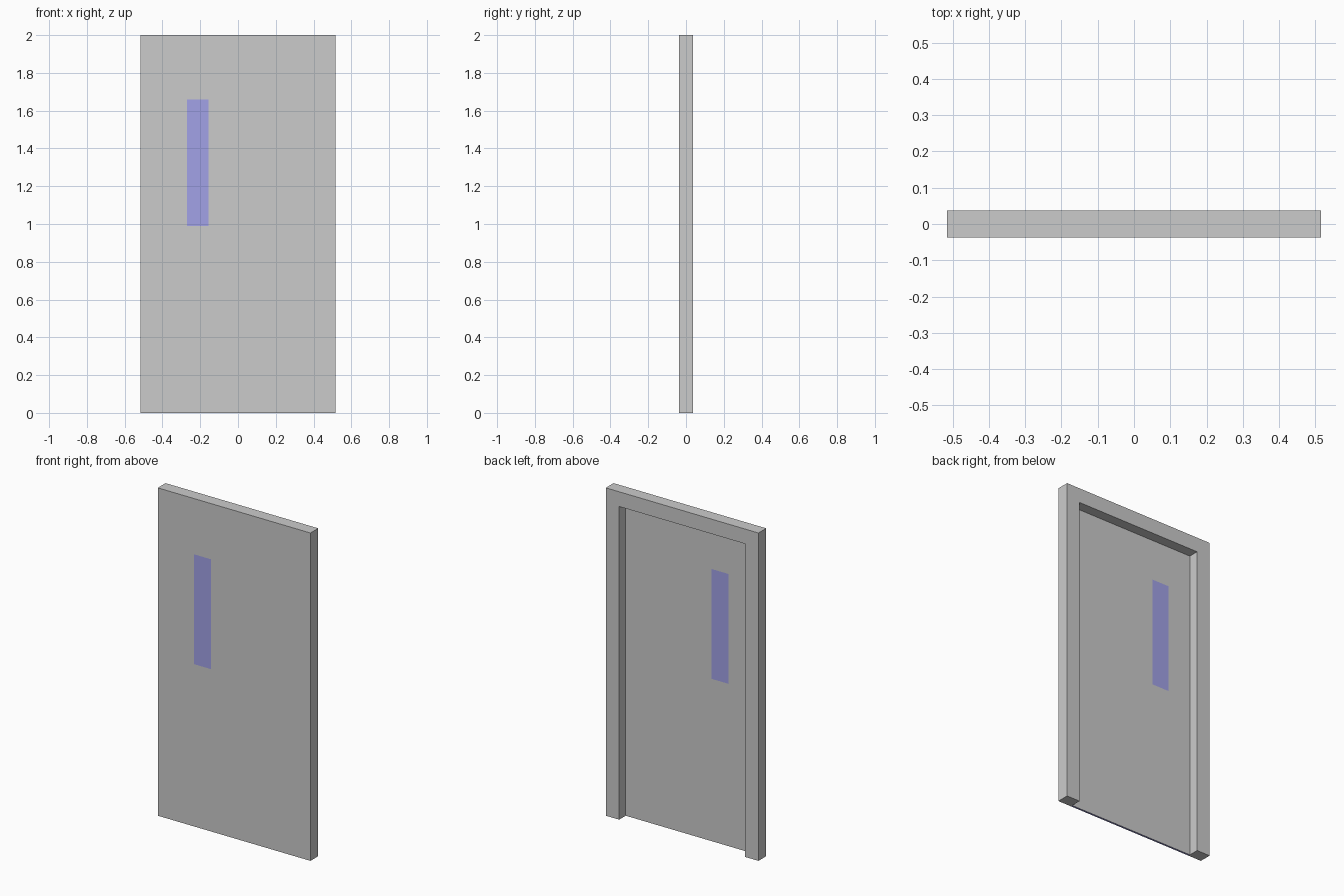
import bpy, bmesh
from mathutils import Vector

if "Cube" in bpy.data.objects:
    bpy.data.objects.remove(bpy.data.objects["Cube"])

W, D, H = 0.515, 0.0375, 2.0      # half width, half depth, height
JAMB = 0.09                       # frame width
INNER, TOP = W - JAMB, H - JAMB   # opening
LEAF_BACK = -D + 0.012            # thin leaf, flush with the front
WX0, WX1, WZ0, WZ1 = -0.27, -0.155, 0.99, 1.66

blue = bpy.data.materials.new("blue_glass")
blue.diffuse_color = (0.36, 0.36, 0.8, 1)
blue.use_nodes = True
blue.node_tree.nodes["Principled BSDF"].inputs["Base Color"].default_value = blue.diffuse_color


def finish(name, bm):
    bmesh.ops.recalc_face_normals(bm, faces=bm.faces)
    mesh = bpy.data.meshes.new(name)
    bm.to_mesh(mesh)
    bm.free()
    obj = bpy.data.objects.new(name, mesh)
    bpy.context.collection.objects.link(obj)
    return obj


def extrude_profile(points, y0, y1):
    """Extrude an XZ outline from y0 to y1."""
    bm = bmesh.new()
    face = bm.faces.new([bm.verts.new((x, y0, z)) for x, z in points])
    new = bmesh.ops.extrude_face_region(bm, geom=[face], use_keep_orig=True)["geom"]
    bmesh.ops.translate(bm, vec=(0, y1 - y0, 0),
                        verts=[g for g in new if isinstance(g, bmesh.types.BMVert)])
    return bm


def rect(x0, x1, z0, z1):
    return [(x0, z0), (x1, z0), (x1, z1), (x0, z1)]


# Frame: two jambs and the head as one U-shaped profile
right = [(INNER, TOP), (INNER, 0), (W, 0), (W, H)]
finish("door_frame", extrude_profile(right + [(-x, z) for x, z in reversed(right)], -D, D))

# Leaf: thin slab cut along the window lines, window opening removed
bm = extrude_profile(rect(-INNER, INNER, 0, TOP), -D, LEAF_BACK)
for co, no in (((WX0, 0, 0), (1, 0, 0)), ((WX1, 0, 0), (1, 0, 0)),
               ((0, 0, WZ0), (0, 0, 1)), ((0, 0, WZ1), (0, 0, 1))):
    bmesh.ops.bisect_plane(bm, geom=bm.verts[:] + bm.edges[:] + bm.faces[:],
                           plane_co=Vector(co), plane_no=Vector(no))
bm.normal_update()
opening = [f for f in bm.faces if abs(f.normal.y) > 0.9
           and WX0 < f.calc_center_median().x < WX1
           and WZ0 < f.calc_center_median().z < WZ1]
bmesh.ops.delete(bm, geom=opening, context='FACES')
leaf = finish("door_leaf", bm)

# Blue underside of the leaf
leaf.data.materials.append(None)
leaf.data.materials.append(blue)
for p in leaf.data.polygons:
    if p.center.z < 1e-4:
        p.material_index = 1

# Narrow vision window, flush on both sides
glass = finish("window_glass", extrude_profile(rect(WX0, WX1, WZ0, WZ1), -D, LEAF_BACK))
glass.data.materials.append(blue)
